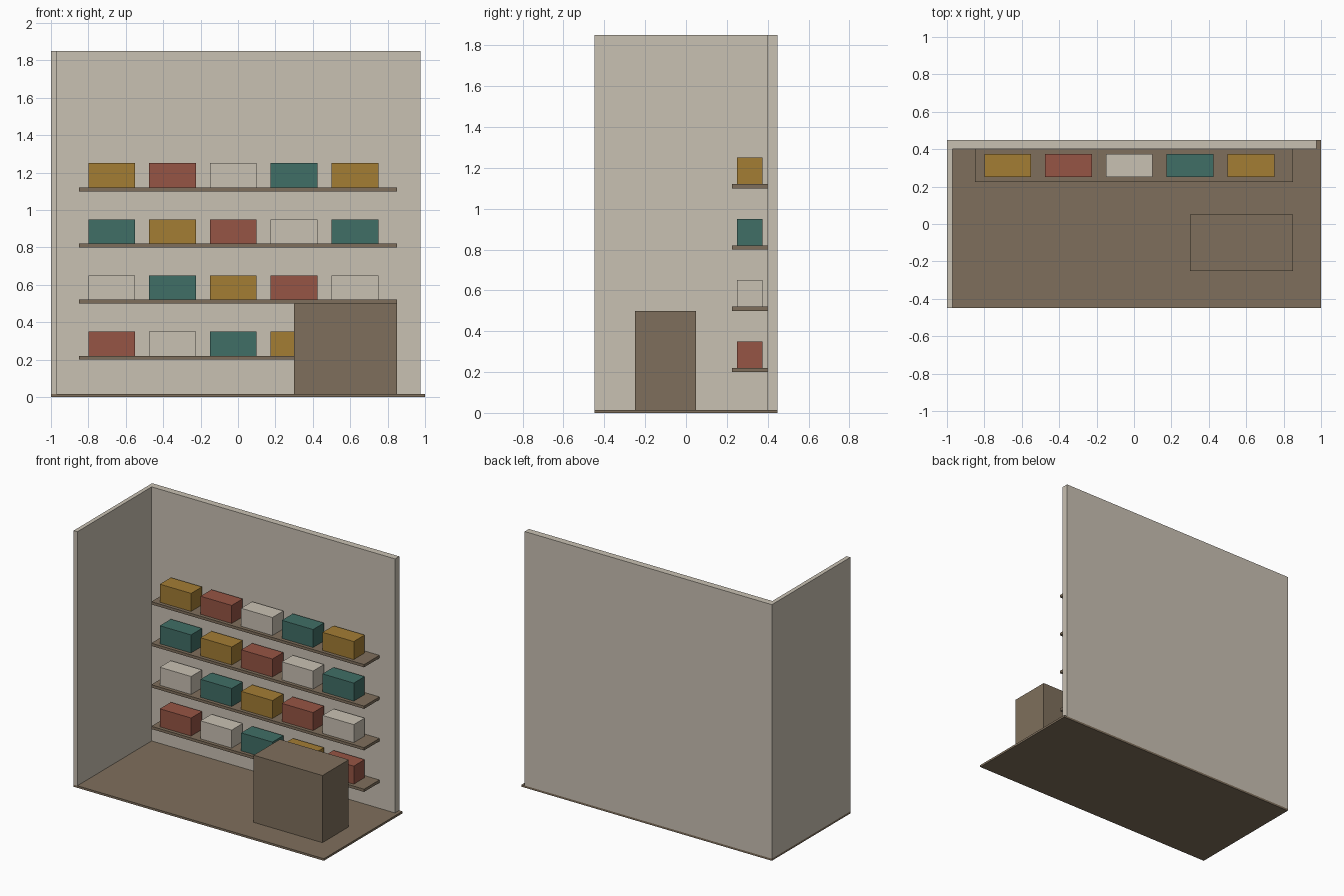
import bpy
import bmesh
from mathutils import Vector

if "Cube" in bpy.data.objects:
    bpy.data.objects.remove(bpy.data.objects["Cube"], do_unlink=True)


def make_material(name, rgb):
    mat = bpy.data.materials.new(name)
    mat.use_nodes = True
    color = (*rgb, 1.0)
    mat.diffuse_color = color
    mat.node_tree.nodes["Principled BSDF"].inputs["Base Color"].default_value = color
    return mat


def box(name, x, y, z, mat):
    """Box from (low, high) ranges along each axis."""
    mesh = bpy.data.meshes.new(name)
    bm = bmesh.new()
    bmesh.ops.create_cube(bm, size=1)
    bmesh.ops.scale(bm, vec=Vector([r[1] - r[0] for r in (x, y, z)]), verts=bm.verts)
    bm.to_mesh(mesh)
    bm.free()
    mesh.materials.append(mat)
    obj = bpy.data.objects.new(name, mesh)
    obj.location = [sum(r) / 2 for r in (x, y, z)]
    bpy.context.collection.objects.link(obj)
    return obj


beige = make_material("warm beige", (0.584, 0.533, 0.45))
brown = make_material("wood brown", (0.212, 0.159, 0.107))
gold = make_material("ochre", (0.366, 0.205, 0.034))
red = make_material("brick red", (0.305, 0.089, 0.058))
teal = make_material("teal", (0.051, 0.156, 0.133))

# Room shell
FLOOR, TOP, DEPTH, WALL_Y = 0.015, 1.85, 0.448, 0.40
box("floor", (-1, 1), (-DEPTH, DEPTH), (0, FLOOR), brown)
box("back_wall", (-1, 0.975), (WALL_Y, DEPTH), (FLOOR, TOP), beige)
box("side_wall", (-1, -0.97), (-DEPTH, WALL_Y), (FLOOR, TOP), beige)

# Counter
box("counter", (0.3, 0.85), (-0.25, 0.05), (FLOOR, 0.5), brown)

# Shelves with goods, colours shifting by one on each row
goods = [red, beige, teal, gold]
for row in range(4):
    base = 0.2 + 0.3 * row
    top = base + 0.02
    box(f"shelf_{row + 1}", (-0.85, 0.85), (0.225, WALL_Y), (base, top), brown)
    for i in range(5):
        left = -0.8 + 0.325 * i
        box(f"goods_box_{row + 1}_{i + 1}", (left, left + 0.25), (0.25, 0.375),
            (top, top + 0.13), goods[(row + i) % 4])
